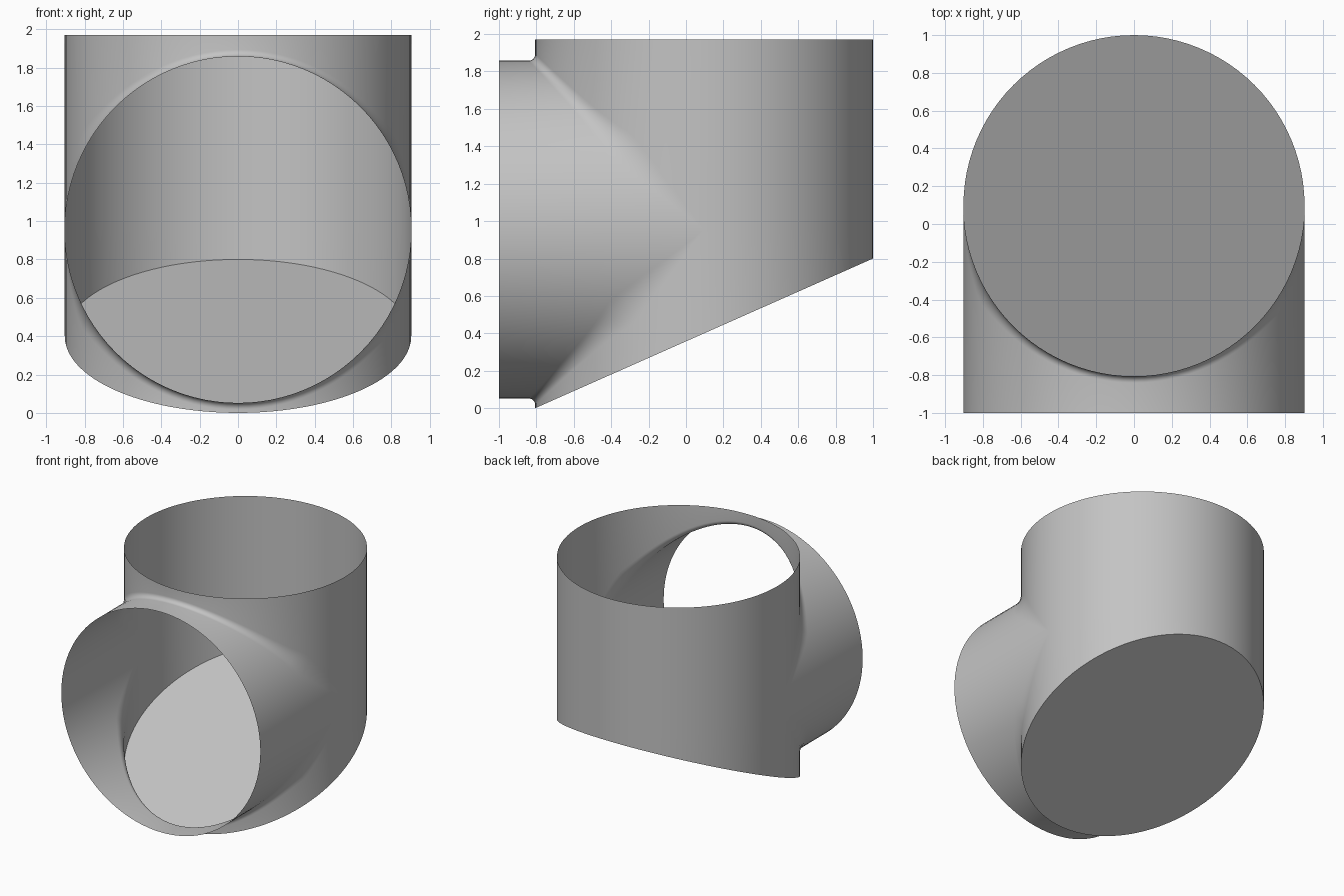
import bpy
import bmesh
from math import sin, cos, pi, radians
from mathutils import Vector

R = 0.903               # radius of both tubes
YC, ZC = 0.097, 0.955   # axis of the upright tube, axis of the side tube
TOP, MOUTH = 1.97, -1.0
HALF, ARC = 48, 8       # steps per half circle, steps across the blend

cube = bpy.data.objects.get("Cube")
if cube:
    bpy.data.objects.remove(cube, do_unlink=True)

grey = bpy.data.materials.new("plain_grey")
grey.use_nodes = True
grey.diffuse_color = (0.55, 0.55, 0.55, 1)
grey.node_tree.nodes["Principled BSDF"].inputs["Base Color"].default_value = grey.diffuse_color


def floor_height(y):
    """Height of the slanted base plane."""
    return 0.8 * (y - YC + R) / (2 * R)


def make_object(name, bm):
    mesh = bpy.data.meshes.new(name)
    bm.to_mesh(mesh)
    bm.free()
    mesh.materials.append(grey)
    obj = bpy.data.objects.new(name, mesh)
    bpy.context.collection.objects.link(obj)
    return obj


def add_grid(bm, columns):
    """Skin neighbouring columns of points with quads."""
    cols = [[bm.verts.new(p) for p in col] for col in columns]
    for a, b in zip(cols, cols[1:]):
        for i in range(len(a) - 1):
            bm.faces.new((a[i], b[i], b[i + 1], a[i + 1]))


def junction_column(t, side):
    """Upright wall, rounded blend and side tube in one strip; side is +1 above, -1 below."""
    c, s = cos(t), max(sin(t), 0.0)
    blend = min(0.3, 0.035 / max(s, 0.01) ** 2.5)
    reach = R + blend
    centre = Vector((reach * c, YC - reach * s, ZC + side * reach * s))
    to_wall = Vector((-c, s, 0))
    to_tube = Vector((-c, 0, -side * s))
    y_wall = YC - R * s
    end = TOP if side > 0 else floor_height(y_wall)
    col = [Vector((R * c, y_wall, end))]
    angle = to_wall.angle(to_tube)
    for i in range(ARC + 1):
        f = i / ARC
        if angle < 0.001:
            d = to_wall
        else:
            d = (to_wall * sin((1 - f) * angle) + to_tube * sin(f * angle)) / sin(angle)
        col.append(centre + d * blend)
    col.append(Vector((R * c, MOUTH, ZC + side * R * s)))
    return col


angles = [pi * i / HALF for i in range(HALF + 1)]

# Open tube shell: back wall plus the upper and lower halves of the junction
bm = bmesh.new()
back = []
for t in angles:
    x, y = R * cos(t), YC + R * sin(t)
    back.append([(x, y, floor_height(y)), (x, y, ZC), (x, y, TOP)])
add_grid(bm, back)
for side in (1, -1):
    add_grid(bm, [junction_column(t, side) for t in angles])
bmesh.ops.remove_doubles(bm, verts=bm.verts, dist=0.0002)
bmesh.ops.recalc_face_normals(bm, faces=bm.faces)
# Point the shell outwards
rear = max(bm.faces, key=lambda f: f.calc_center_median().y)
if rear.normal.y < 0:
    bmesh.ops.reverse_faces(bm, faces=bm.faces)
shell = make_object("tube_shell", bm)
bpy.ops.object.select_all(action="DESELECT")
shell.select_set(True)
bpy.context.view_layer.objects.active = shell
bpy.ops.object.shade_smooth_by_angle(angle=radians(35))

# Slanted flat base closing the upright tube
bm = bmesh.new()
rim = []
for i in range(2 * HALF):
    t = -pi * i / HALF
    y = YC + R * sin(t)
    rim.append(bm.verts.new((R * cos(t), y, floor_height(y))))
bm.faces.new(rim)
make_object("slanted_base", bm)
